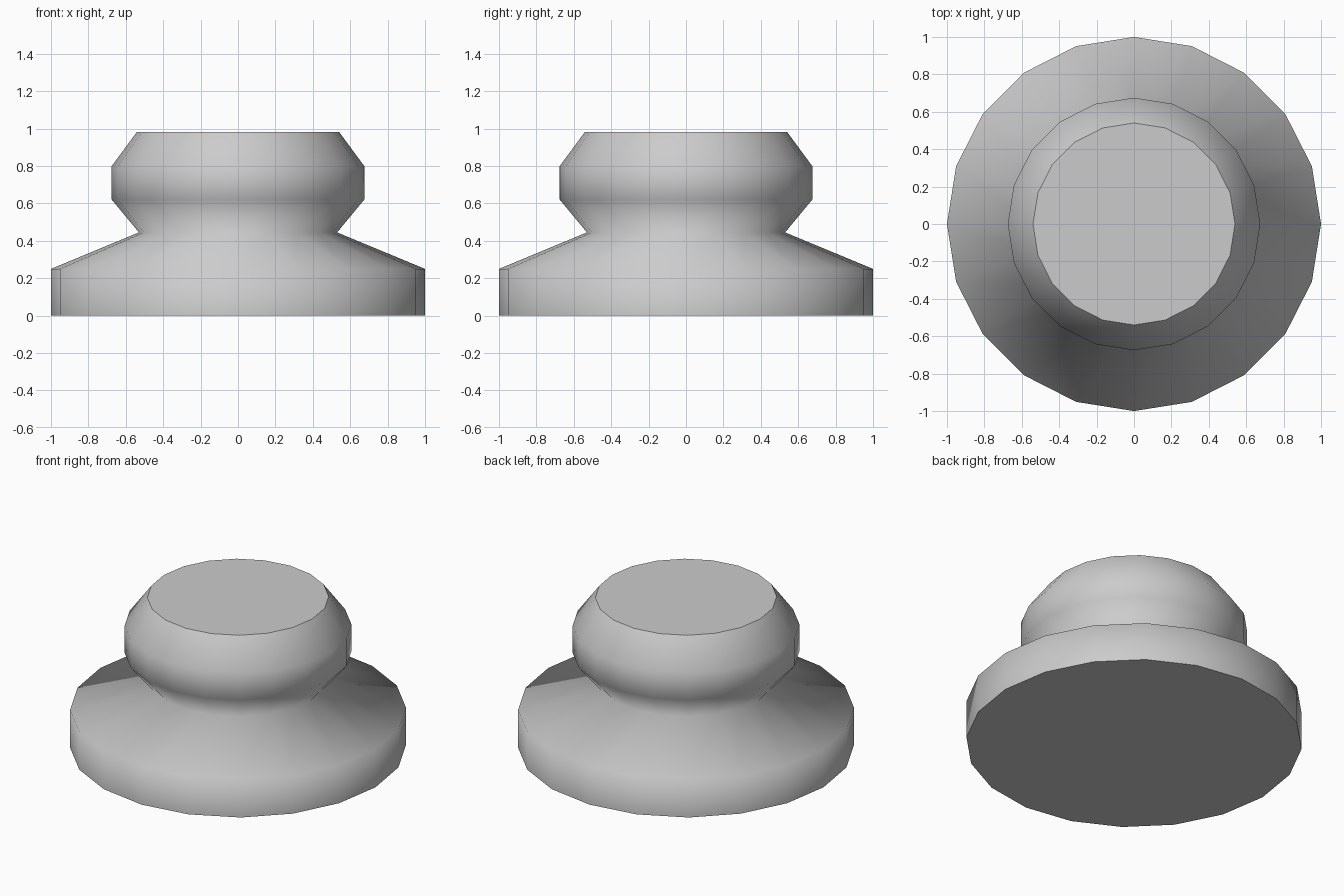
import bpy, bmesh
from math import cos, sin, tau

if "Cube" in bpy.data.objects:
    bpy.data.objects.remove(bpy.data.objects["Cube"])

SIDES = 20
# Outline from base to top: (radius, height)
PROFILE = [(1.0, 0.0), (1.0, 0.25), (0.53, 0.445),
           (0.675, 0.62), (0.675, 0.80), (0.54, 0.983)]

bm = bmesh.new()
rings = [[bm.verts.new((r * cos(tau * i / SIDES), r * sin(tau * i / SIDES), z))
          for i in range(SIDES)] for r, z in PROFILE]

# Smooth turned sides
for low, high in zip(rings, rings[1:]):
    for i in range(SIDES):
        j = (i + 1) % SIDES
        bm.faces.new((low[i], low[j], high[j], high[i])).smooth = True

# Flat bottom and top
bm.faces.new(rings[0][::-1])
bm.faces.new(rings[-1])

# Crisp rims around the flat ends
for e in bm.edges:
    if any(not f.smooth for f in e.link_faces):
        e.smooth = False

mesh = bpy.data.meshes.new("turned_knob")
bm.to_mesh(mesh)
bm.free()
bpy.context.collection.objects.link(bpy.data.objects.new("turned_knob", mesh))
